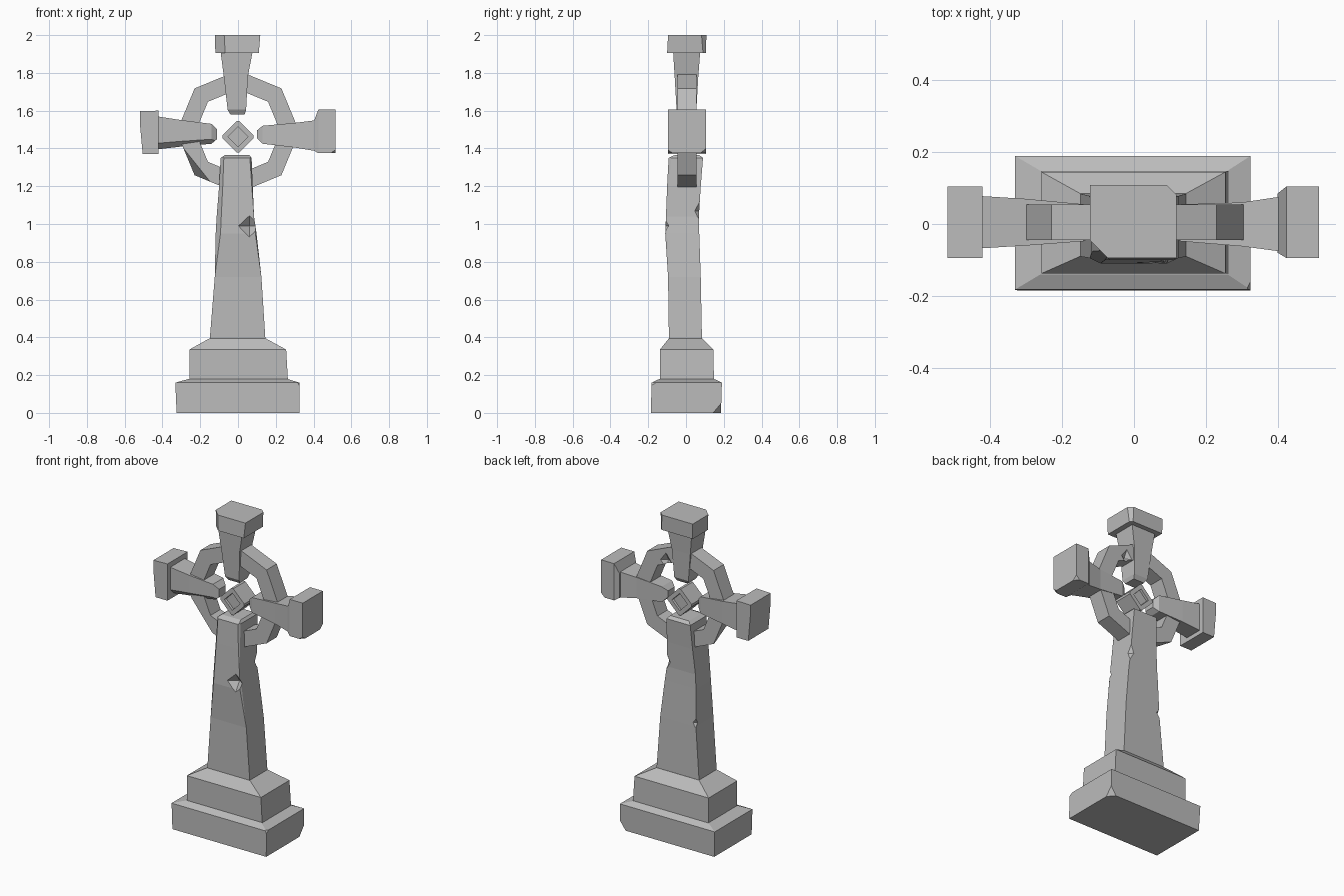
import bpy, bmesh
from math import cos, sin, pi
from mathutils import Vector, Matrix

cube = bpy.data.objects.get("Cube")
if cube:
    bpy.data.objects.remove(cube)

stone = bpy.data.materials.new("grey stone")
stone.use_nodes = True
GREY = (0.5, 0.5, 0.5, 1)
stone.diffuse_color = GREY
stone.node_tree.nodes["Principled BSDF"].inputs["Base Color"].default_value = GREY


def finish(name, bm):
    """Turn a bmesh into a flat-shaded stone object."""
    bmesh.ops.recalc_face_normals(bm, faces=bm.faces)
    mesh = bpy.data.meshes.new(name)
    bm.to_mesh(mesh)
    bm.free()
    mesh.materials.append(stone)
    ob = bpy.data.objects.new(name, mesh)
    bpy.context.collection.objects.link(ob)
    return ob


def chip(bm, point, normal):
    """Slice off everything on the normal side of a plane and cap it."""
    bmesh.ops.bisect_plane(bm, geom=bm.verts[:] + bm.edges[:] + bm.faces[:],
                           plane_co=point, plane_no=normal, clear_outer=True)
    bmesh.ops.holes_fill(bm, edges=[e for e in bm.edges if e.is_boundary])


def loft(name, axis, sections, chips=()):
    """Skin rectangles (t, a0, a1, y0, y1) strung along the z or x axis."""
    bm = bmesh.new()
    rings = []
    for t, a0, a1, y0, y1 in sections:
        corners = ((a0, y0), (a1, y0), (a1, y1), (a0, y1))
        rings.append([bm.verts.new((a, y, t) if axis == "z" else (t, y, a))
                      for a, y in corners])
    for lo, hi in zip(rings, rings[1:]):
        for i in range(4):
            j = (i + 1) % 4
            bm.faces.new((lo[i], lo[j], hi[j], hi[i]))
    bm.faces.new(rings[0])
    bm.faces.new(rings[-1])
    bmesh.ops.recalc_face_normals(bm, faces=bm.faces)
    for point, normal in chips:
        chip(bm, point, normal)
    return finish(name, bm)


def notch(target, centre, size):
    """Knock a diamond-shaped notch out of a part."""
    bm = bmesh.new()
    bmesh.ops.create_uvsphere(bm, u_segments=4, v_segments=2, radius=1)
    bm.transform(Matrix.Translation(centre) @ Matrix.Diagonal((*size, 1)))
    cutter = finish("notch_cutter", bm)
    cutter.hide_render = True
    mod = target.modifiers.new("notch", "BOOLEAN")
    mod.operation = "DIFFERENCE"
    mod.solver = "EXACT"
    mod.object = cutter
    bpy.context.view_layer.objects.active = target
    bpy.ops.object.modifier_apply(modifier=mod.name)
    bpy.data.objects.remove(cutter)


# Stepped base
loft("lower_plinth", "z", [
    (0, -.325, .325, -.185, .185),
    (.16, -.332, .325, -.183, .19),
    (.18, -.26, .26, -.14, .148)],
    [((.325, .185, .05), (.7, .6, -.5)), ((.315, -.185, .16), (.8, -.3, .5))])
loft("upper_plinth", "z", [
    (.16, -.258, .265, -.138, .148),
    (.335, -.258, .255, -.138, .145),
    (.395, -.15, .145, -.09, .085)])

# Tapering shaft with worn front edges and notches
shaft = loft("shaft", "z", [
    (.36, -.152, .147, -.09, .085),
    (.72, -.123, .124, -.095, .078),
    (.95, -.118, .098, -.11, .07),
    (1.04, -.113, .085, -.106, .068),
    (1.2, -.1, .078, -.1, .078),
    (1.35, -.092, .072, -.092, .09),
    (1.365, -.07, .06, -.06, .07)],
    [((-.123, -.095, .72), (-.75, -.6, .06)), ((.124, -.095, .72), (.8, -.5, .08))])
notch(shaft, (.06, -.11, .99), (.06, .04, .06))
notch(shaft, (.085, .075, 1.07), (.03, .03, .06))
notch(shaft, (-.122, .078, .74), (.02, .02, .03))

# Upper arm and its cap
loft("upper_arm", "z", [
    (1.58, -.04, .035, -.035, .04),
    (1.605, -.055, .043, -.05, .055),
    (1.78, -.075, .052, -.06, .065),
    (1.91, -.092, .077, -.068, .075)])
loft("upper_cap", "z", [
    (1.905, -.12, .11, -.1, .105),
    (2, -.122, .118, -.095, .108)],
    [((-.098, -.07, 1.95), (-.7, -.7, 0)), ((.11, .09, 1.95), (.7, .7, 0))])

# Side arms and their end blocks
loft("right_arm", "x", [
    (-.43, 1.395, 1.57, -.068, .078),
    (-.3, 1.41, 1.55, -.06, .07),
    (-.14, 1.425, 1.53, -.048, .055),
    (-.11, 1.45, 1.5, -.03, .035)],
    [((-.32, -.055, 1.43), (.1, -.7, -.7))])
loft("right_end", "x", [
    (-.52, 1.37, 1.597, -.095, .105),
    (-.422, 1.37, 1.6, -.095, .105)],
    [((-.512, 0, 1.45), (-1, 0, -.09))])
loft("left_arm", "x", [
    (.1, 1.455, 1.495, -.03, .035),
    (.13, 1.425, 1.52, -.048, .055),
    (.3, 1.405, 1.535, -.062, .06),
    (.42, 1.385, 1.55, -.078, .078)])
loft("left_end", "x", [
    (.4, 1.39, 1.54, -.08, .085),
    (.425, 1.375, 1.605, -.095, .105),
    (.515, 1.375, 1.605, -.095, .105)],
    [((.51, .1, 1.39), (.6, .5, -.6)), ((.51, -.09, 1.385), (.5, -.5, -.7))])

# Eight-sided ring behind the arms
bm = bmesh.new()
rows = []
for i in range(8):
    a = i * pi / 4
    rows.append([bm.verts.new((r * cos(a), y, 1.488 + r * sin(a)))
                 for r, y in ((.325, -.045), (.325, .055), (.225, .055), (.225, -.045))])
for i in range(8):
    p, q = rows[i], rows[(i + 1) % 8]
    for k in range(4):
        m = (k + 1) % 4
        bm.faces.new((p[k], p[m], q[m], q[k]))
bmesh.ops.recalc_face_normals(bm, faces=bm.faces)
chip(bm, (-.2, -.045, 1.29), (-.75, -.45, -.6))
ring = finish("ring", bm)
notch(ring, (.1, .06, 1.69), (.045, .03, .06))

# Central diamond boss with a sunken panel front and back
bm = bmesh.new()
bmesh.ops.create_cube(bm, size=1)
bm.transform(Matrix.Translation((0, .003, 1.462)) @ Matrix.Rotation(pi / 4, 4, "Y")
             @ Matrix.Diagonal((.128, .12, .128, 1)))
for side in (-1, 1):
    chip(bm, (side * .083, 0, 1.46), (side, 0, 0))
    chip(bm, (0, 0, 1.462 + side * .083), (0, 0, side))
bmesh.ops.recalc_face_normals(bm, faces=bm.faces)
panels = [f for f in bm.faces if abs(f.normal.y) > .9]
bmesh.ops.inset_individual(bm, faces=panels, thickness=.028, depth=0)
bmesh.ops.inset_individual(bm, faces=panels, thickness=.004, depth=-.014)
finish("centre_boss", bm)
